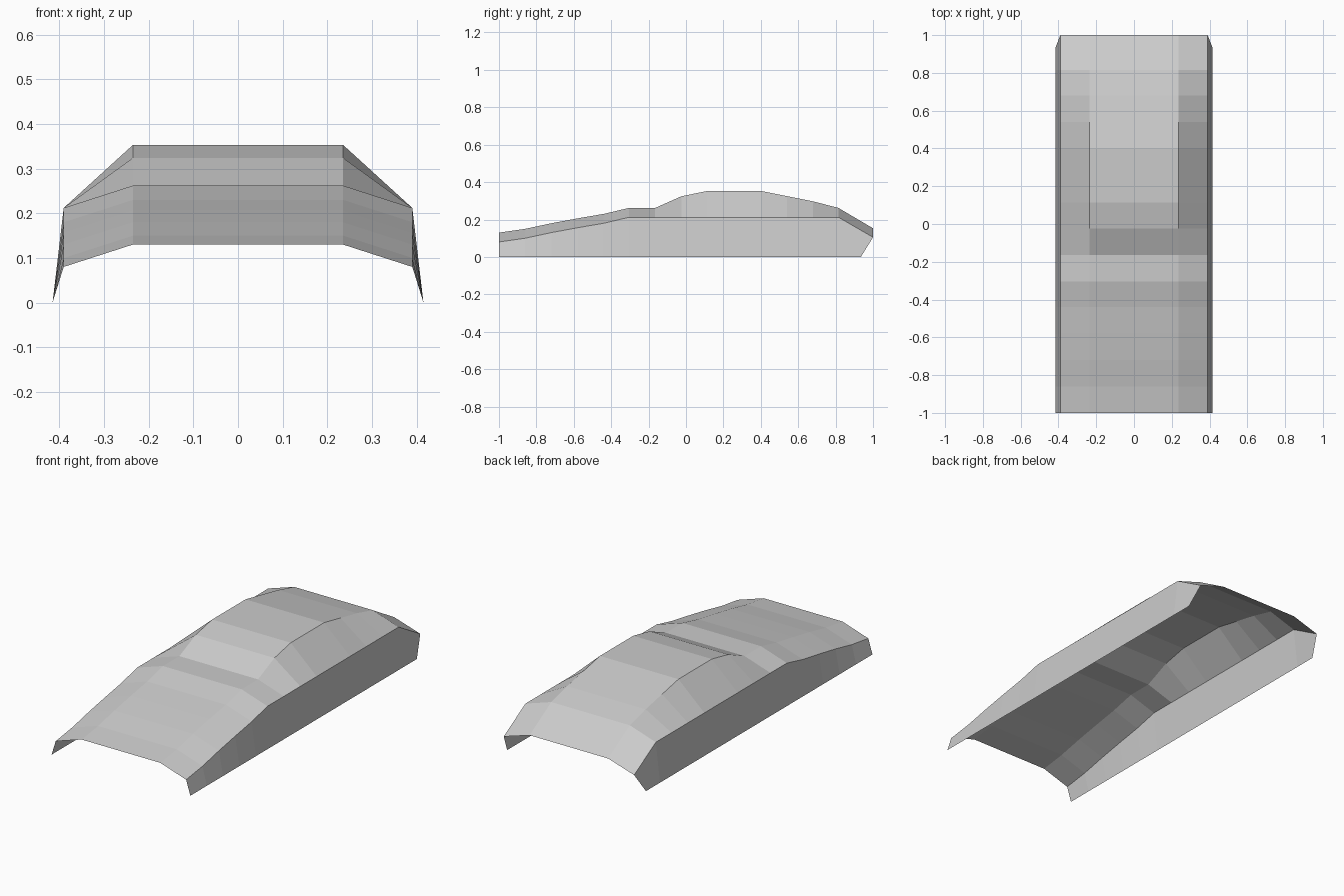
import bpy, bmesh

if "Cube" in bpy.data.objects:
    bpy.data.objects.remove(bpy.data.objects["Cube"])

# Stations along the length: y, shoulder height, roof height
stations = [
    (-1.0, 0.08, 0.13), (-0.86, 0.10, 0.15), (-0.72, 0.13, 0.18),
    (-0.58, 0.156, 0.206), (-0.44, 0.18, 0.23), (-0.305, 0.212, 0.262),
    (-0.165, 0.212, 0.262), (-0.025, 0.212, 0.324), (0.115, 0.212, 0.353),
    (0.255, 0.212, 0.353), (0.40, 0.212, 0.353), (0.54, 0.212, 0.325),
    (0.68, 0.212, 0.297), (0.815, 0.212, 0.262), (1.0, 0.105, 0.153),
]
SILL_X, SHOULDER_X, ROOF_X = 0.415, 0.39, 0.235
REAR_SILL_Y = 0.935

# Open body shell: loft the right half of the cross-section, then mirror it
bm = bmesh.new()
rows = []
for y, shoulder, roof in stations:
    section = [(SILL_X, min(y, REAR_SILL_Y), 0), (SHOULDER_X, y, shoulder),
               (ROOF_X, y, roof), (0, y, roof)]
    rows.append([bm.verts.new(p) for p in section])
for a, b in zip(rows, rows[1:]):
    for i in range(3):
        bm.faces.new((a[i], b[i], b[i + 1], a[i + 1]))

mesh = bpy.data.meshes.new("body_shell")
bm.to_mesh(mesh)
bm.free()
body = bpy.data.objects.new("body_shell", mesh)
bpy.context.collection.objects.link(body)
mirror = body.modifiers.new("mirror_halves", 'MIRROR')
mirror.use_axis = (True, False, False)
mirror.use_clip = True
